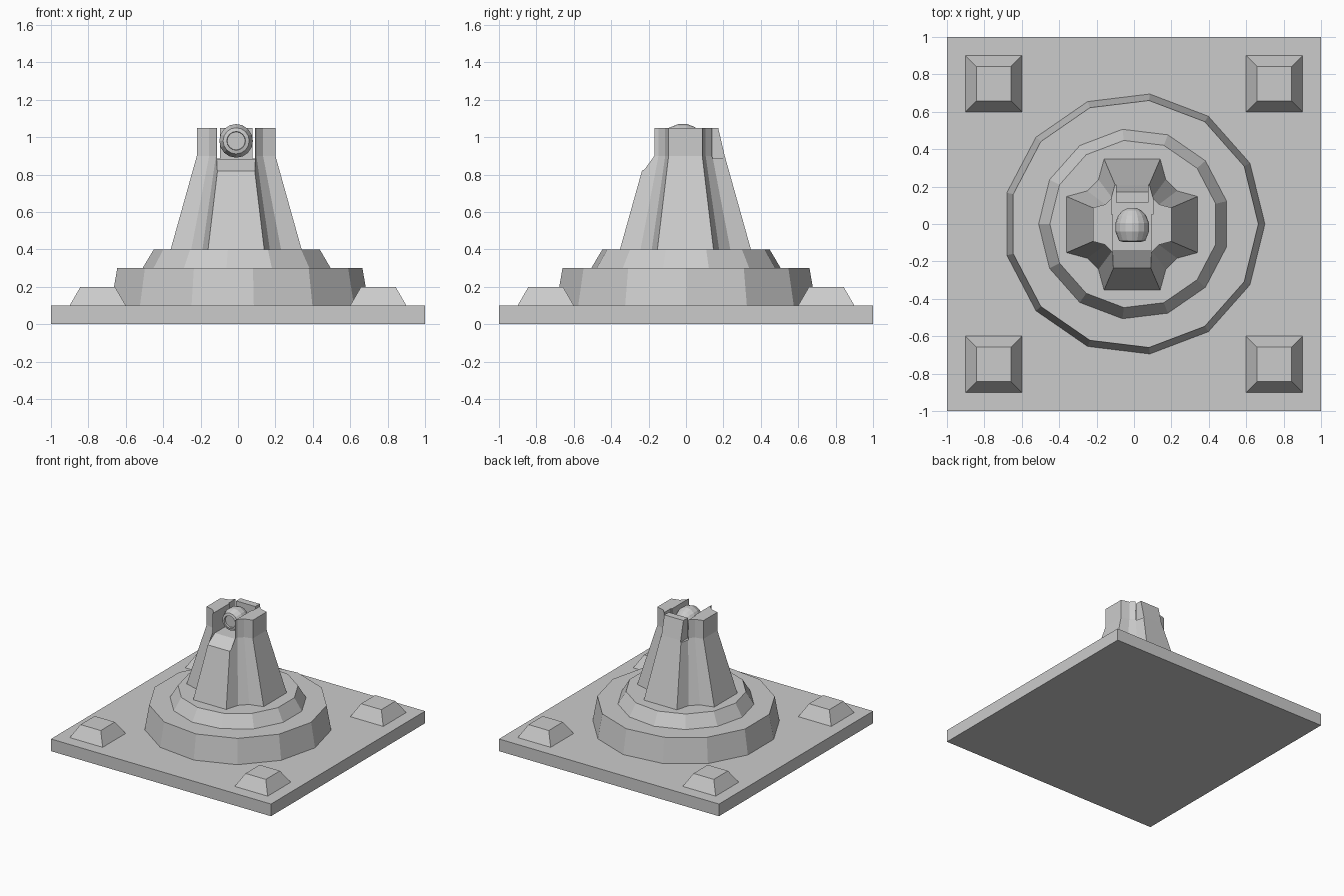
import bpy, bmesh, math

if "Cube" in bpy.data.objects:
    bpy.data.objects.remove(bpy.data.objects["Cube"])

CX = -0.01  # tower sits a hair off centre


def make(name, rings, cap=True):
    """Loft equal-length vertex loops into a flat-shaded closed solid."""
    bm = bmesh.new()
    loops = [[bm.verts.new(p) for p in ring] for ring in rings]
    n = len(loops[0])
    for a, b in zip(loops, loops[1:]):
        for i in range(n):
            j = (i + 1) % n
            bm.faces.new((a[i], a[j], b[j], b[i]))
    if cap:
        bm.faces.new(loops[0][::-1])
        bm.faces.new(loops[-1])
    bmesh.ops.recalc_face_normals(bm, faces=bm.faces)
    me = bpy.data.meshes.new(name)
    bm.to_mesh(me)
    bm.free()
    ob = bpy.data.objects.new(name, me)
    bpy.context.collection.objects.link(ob)
    return ob


def rect(cx, cy, hx, hy, z):
    return [(cx + sx * hx, cy + sy * hy, z)
            for sx, sy in ((-1, -1), (1, -1), (1, 1), (-1, 1))]


def ngon(n, r, z, start=0.0):
    return [(r * math.cos(start + math.tau * i / n),
             r * math.sin(start + math.tau * i / n), z) for i in range(n)]


def cut(target, cutter):
    mod = target.modifiers.new("cut", 'BOOLEAN')
    mod.operation = 'DIFFERENCE'
    mod.solver = 'EXACT'
    mod.object = cutter
    bpy.context.view_layer.objects.active = target
    bpy.ops.object.modifier_apply(modifier=mod.name)
    bpy.data.objects.remove(cutter)


# Base plate and corner studs
make("base_plate", [rect(0, 0, 1, 1, 0), rect(0, 0, 1, 1, 0.1)])
for sx in (-1, 1):
    for sy in (-1, 1):
        make("corner_stud", [rect(sx * .75, sy * .75, .15, .15, .1),
                             rect(sx * .75, sy * .75, .092, .092, .2)])

# Two stepped collars
make("lower_collar", [ngon(13, .70, .1), ngon(13, .665, .3)])
make("upper_collar", [ngon(13, .51, .3, math.pi), ngon(13, .45, .4, math.pi)])

# Fluted tower: four flat faces with scooped corners between them
quarter = [(.35, -.15), (.35, .15), (.24, .18), (.18, .24)]
profile = []
for k in range(4):
    c, s = round(math.cos(k * math.pi / 2)), round(math.sin(k * math.pi / 2))
    profile += [(x * c - y * s, x * s + y * c) for x, y in quarter]


def section(scale, z, back=9):
    return [(CX + x * scale, min(y * scale, back) - .003, z) for x, y in profile]


tower = make("tower", [section(1, .4), section(.6, .9), section(.6, 1.05, .175)])

# Open channel at the front of the tower top, with a sloped sill
channel = [(-.4, .715), (-.14, .88), (.115, .88), (.115, 1.2), (-.4, 1.2)]
cut(tower, make("channel_cutter", [[(CX + s * .102, y, z) for y, z in channel]
                                   for s in (-1, 1)]))
# Slits that free the back prong from the side prongs
for s in (-1, 1):
    cut(tower, make("slit_cutter", [rect(CX + s * .099, .17, .012, .12, .885),
                                    rect(CX + s * .099, .17, .012, .12, 1.2)]))

# Ball held in the prongs, flat recessed face to the front
ball = [(.022, .086), (.05, .072), (.075, .045), (.09, .005), (.09, -.04),
        (.07, -.09), (.05, -.095), (.048, -.08)]
make("ball", [[(CX + r * math.cos(math.tau * i / 16), y,
                .98 + r * math.sin(math.tau * i / 16)) for i in range(16)]
              for r, y in ball])
